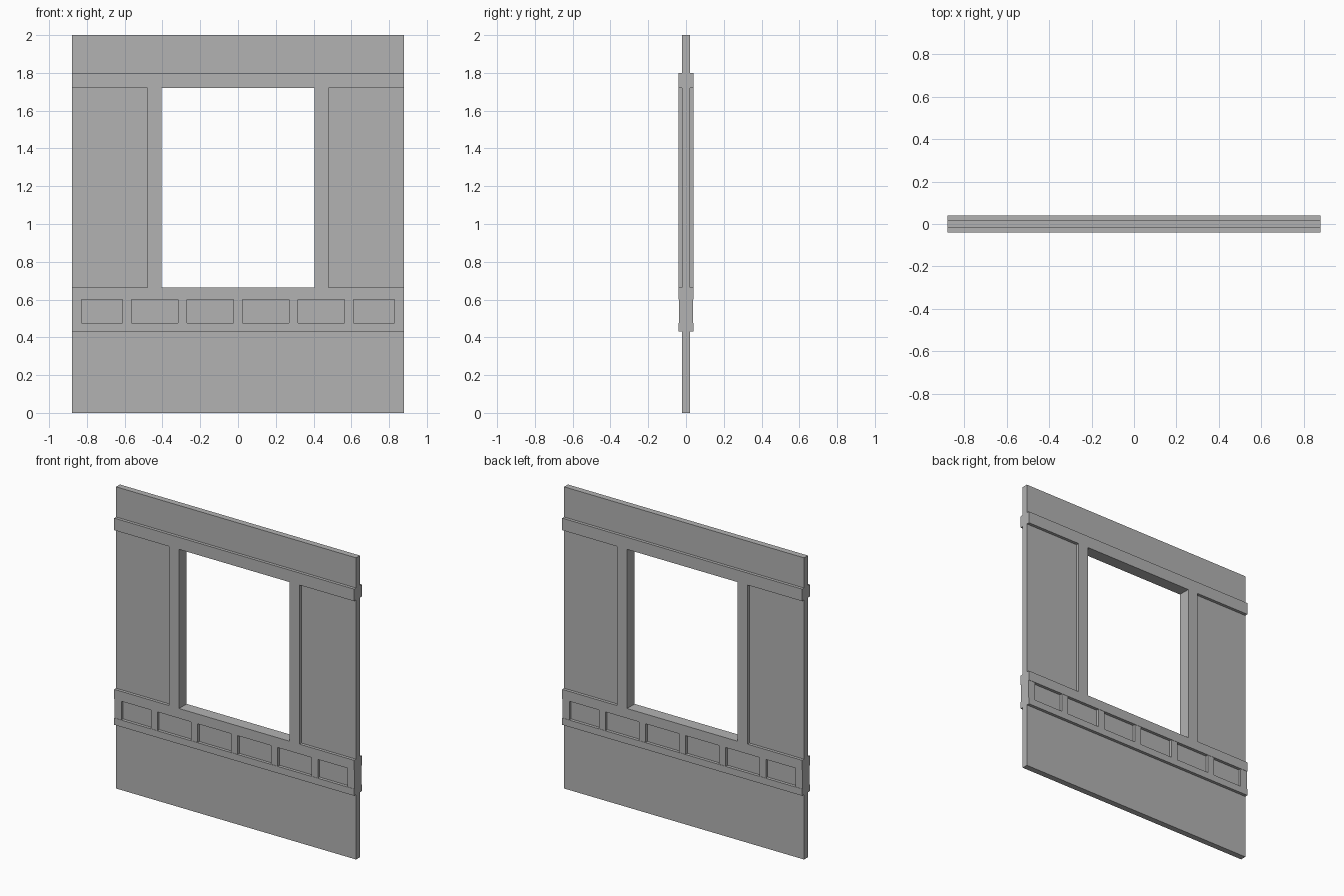
import bpy
import bmesh

cube = bpy.data.objects.get("Cube")
if cube:
    bpy.data.objects.remove(cube, do_unlink=True)

HALF_W, HEIGHT = 0.88, 2.0
WALL_Y, TRIM_Y, POST_Y = 0.02, 0.04, 0.038
WIN_X, WIN_LOW, WIN_TOP = 0.404, 0.665, 1.72
CASING_X = 0.479

grey = bpy.data.materials.new("plain grey")
grey.use_nodes = True
colour = (0.45, 0.45, 0.45, 1)
grey.diffuse_color = colour
grey.node_tree.nodes["Principled BSDF"].inputs["Base Color"].default_value = colour


def add_object(name, bm):
    bmesh.ops.recalc_face_normals(bm, faces=bm.faces)
    mesh = bpy.data.meshes.new(name)
    bm.to_mesh(mesh)
    bm.free()
    mesh.materials.append(grey)
    obj = bpy.data.objects.new(name, mesh)
    bpy.context.collection.objects.link(obj)
    return obj


def rectangle(bm, x, low, top, y):
    corners = [(-x, low), (x, low), (x, top), (-x, top)]
    return [bm.verts.new((cx, y, cz)) for cx, cz in corners]


def trim(name, x0, x1, z0, z1, depth=TRIM_Y):
    """Board on the front and back of the wall, open where it meets the wall."""
    bm = bmesh.new()
    for side in (-1, 1):
        ring = [[bm.verts.new((x, side * y, z)) for x, z in
                 ((x0, z0), (x1, z0), (x1, z1), (x0, z1))] for y in (WALL_Y, depth)]
        bm.faces.new(ring[0])
        bm.faces.new(ring[1])
        for i in range(4):
            j = (i + 1) % 4
            bm.faces.new((ring[0][i], ring[0][j], ring[1][j], ring[1][i]))
    return add_object(name, bm)


# Wall panel with the window opening
bm = bmesh.new()
loops = [(rectangle(bm, HALF_W, 0, HEIGHT, y),
          rectangle(bm, WIN_X, WIN_LOW, WIN_TOP, y)) for y in (-WALL_Y, WALL_Y)]
for i in range(4):
    j = (i + 1) % 4
    for outer, inner in loops:
        bm.faces.new((outer[i], outer[j], inner[j], inner[i]))
    for near, far in zip(*loops):
        bm.faces.new((near[i], near[j], far[j], far[i]))
add_object("wall_panel", bm)

# Horizontal rails
trim("head_rail", -HALF_W, HALF_W, WIN_TOP, 1.8)
trim("sill_rail", -HALF_W, HALF_W, 0.6, WIN_LOW)
trim("lower_rail", -HALF_W, HALF_W, 0.43, 0.475)

# Window casings
trim("left_casing", WIN_X, CASING_X, WIN_LOW, WIN_TOP)
trim("right_casing", -CASING_X, -WIN_X, WIN_LOW, WIN_TOP)

# Short posts between the two lower rails
for i in range(-2, 3):
    x = i * 0.294
    trim(f"band_post_{i + 3}", x - 0.024, x + 0.024, 0.475, 0.6, POST_Y)
trim("left_end_post", 0.828, HALF_W, 0.475, 0.6, POST_Y)
trim("right_end_post", -HALF_W, -0.828, 0.475, 0.6, POST_Y)
